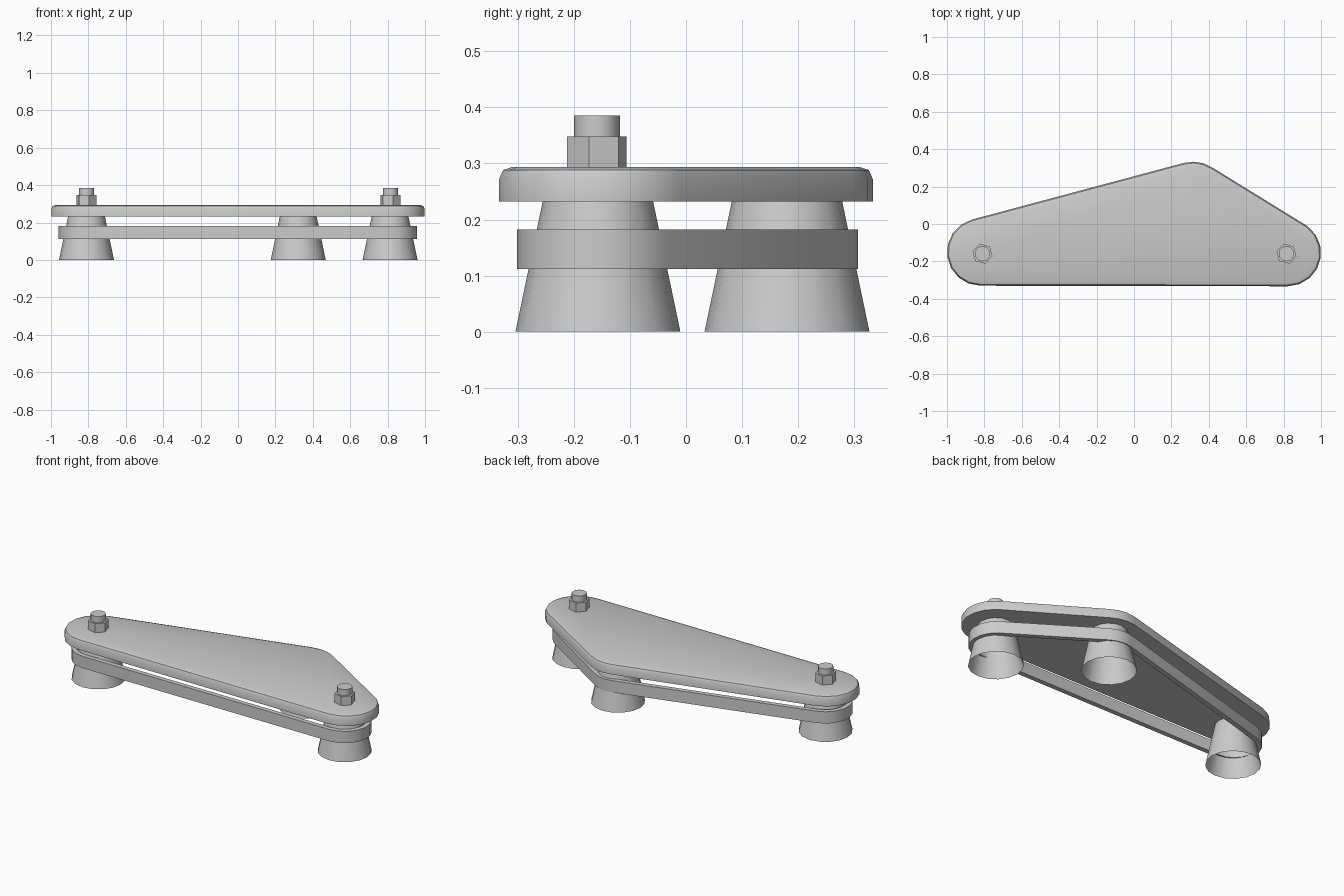
import bpy, bmesh
from math import cos, sin, pi, radians

if "Cube" in bpy.data.objects:
    bpy.data.objects.remove(bpy.data.objects["Cube"])


def finish(name, bm, angle=35):
    bmesh.ops.recalc_face_normals(bm, faces=bm.faces)
    me = bpy.data.meshes.new(name)
    bm.to_mesh(me)
    bm.free()
    ob = bpy.data.objects.new(name, me)
    bpy.context.collection.objects.link(ob)
    bpy.ops.object.select_all(action='DESELECT')
    ob.select_set(True)
    bpy.context.view_layer.objects.active = ob
    if angle:
        bpy.ops.object.shade_smooth_by_angle(angle=radians(angle))
    return ob


def outline(corners, inset=0.0):
    # rounded triangle: (x, y, radius, start angle, end angle, steps)
    pts = []
    for x, y, r, a0, a1, n in corners:
        for i in range(n + 1):
            a = radians(a0 + (a1 - a0) * i / n)
            pts.append((x + (r - inset) * cos(a), y + (r - inset) * sin(a)))
    return pts


def loft(bm, rings, cap_bottom=True, cap_top=True, closed=False):
    loops = [[bm.verts.new(p) for p in ring] for ring in rings]
    pairs = list(zip(loops, loops[1:]))
    if closed:
        pairs.append((loops[-1], loops[0]))
    for a, b in pairs:
        for i in range(len(a)):
            j = (i + 1) % len(a)
            bm.faces.new((a[i], a[j], b[j], b[i]))
    if cap_bottom:
        bm.faces.new(loops[0][::-1])
    if cap_top:
        bm.faces.new(loops[-1])


def ring(pts, z):
    return [(x, y, z) for x, y in pts]


def circle(x, y, r, z, n, phase=0.0):
    return [(x + r * cos(2 * pi * i / n + phase), y + r * sin(2 * pi * i / n + phase), z)
            for i in range(n)]


# Cover plate with a rounded upper rim
plate = [(0.822, -0.155, 0.178, -90, 54, 7),
         (0.315, 0.143, 0.19, 56, 105, 3),
         (-0.82, -0.15, 0.18, 105, 270, 8)]
bm = bmesh.new()
loft(bm, [ring(outline(plate, i), z) for i, z in
          ((0, 0.232), (0, 0.272), (0.007, 0.288), (0.024, 0.294))])
finish("cover_plate", bm, 45)

# Belt band running around the three cones
belt = [(0.812, -0.155, 0.146, -90, 55, 7),
        (0.318, 0.15, 0.157, 56, 105, 3),
        (-0.813, -0.153, 0.147, 105, 270, 8)]
bm = bmesh.new()
loft(bm, [ring(outline(belt, i), z) for i, z in
          ((0, 0.112), (0, 0.182), (0.028, 0.182), (0.028, 0.112))],
     cap_bottom=False, cap_top=False, closed=True)
finish("belt", bm)

# Hollow tapered feet, open underneath
for name, x, y in (("left_foot", -0.81, -0.157), ("right_foot", 0.813, -0.157),
                   ("rear_foot", 0.322, 0.18)):
    bm = bmesh.new()
    loft(bm, [circle(x, y, 0.147, 0.0, 16), circle(x, y, 0.098, 0.234, 16)],
         cap_bottom=False, cap_top=False)
    finish(name, bm)

# Hex nuts and studs
for side, x in (("left", -0.81), ("right", 0.815)):
    bm = bmesh.new()
    loft(bm, [circle(x, -0.159, 0.055, z, 6, radians(45)) for z in (0.293, 0.348)])
    finish(side + "_nut", bm, 0)
    bm = bmesh.new()
    loft(bm, [circle(x, -0.159, 0.041, z, 12) for z in (0.347, 0.385)], cap_bottom=False)
    finish(side + "_stud", bm)
